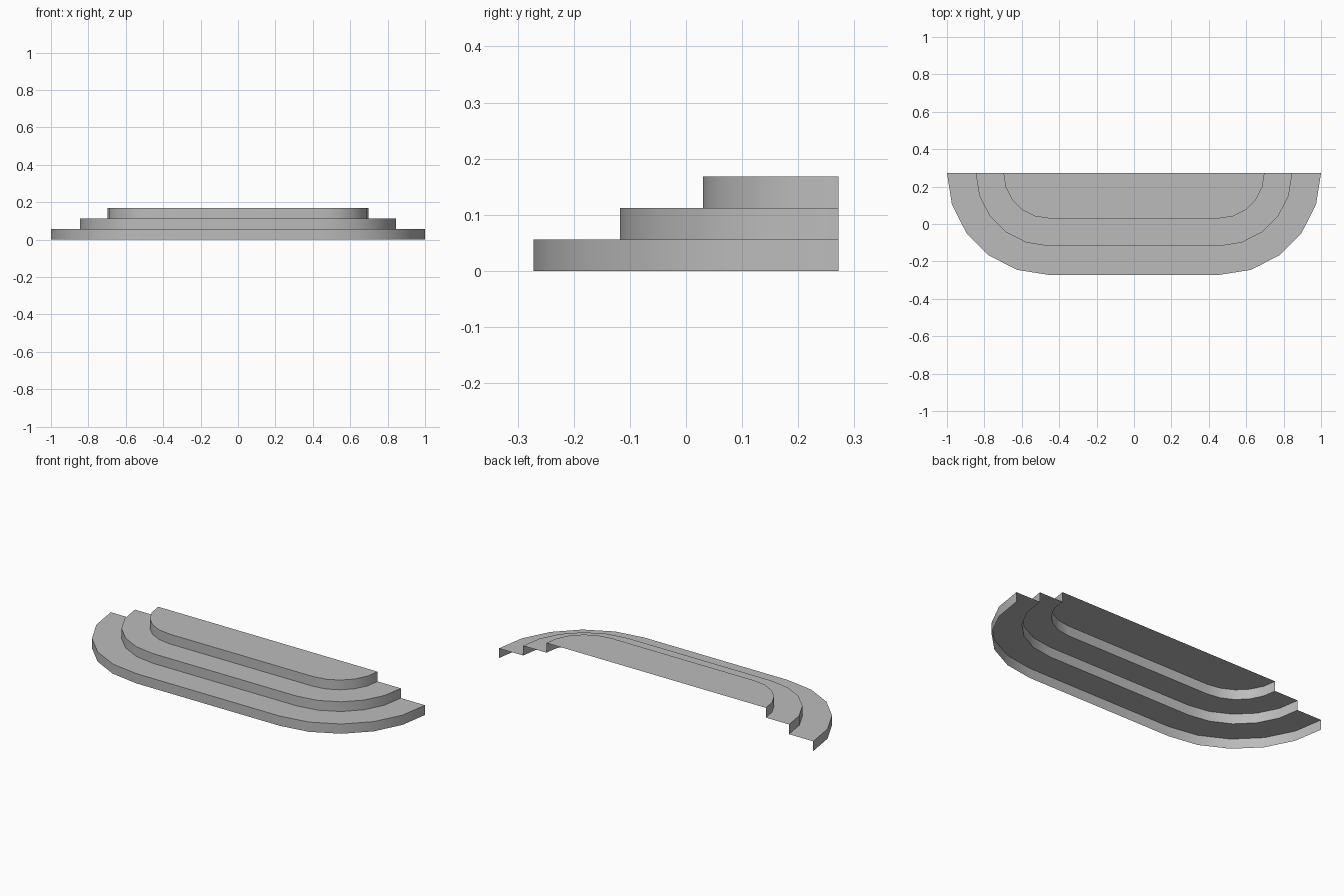
import bpy, bmesh
from math import sin, cos, pi

cube = bpy.data.objects.get("Cube")
if cube:
    bpy.data.objects.remove(cube, do_unlink=True)

STEP_HEIGHT = 0.056
BACK_Y = 0.272
CORNER_X = 0.456      # centre of the rounded corners
SEGMENTS = 5          # facets per corner
RADII = [0.544, 0.39, 0.242]

stone = bpy.data.materials.new("grey stone")
stone.use_nodes = True
GREY = (0.5, 0.5, 0.5, 1)
stone.diffuse_color = GREY
stone.node_tree.nodes["Principled BSDF"].inputs["Base Color"].default_value = GREY


def outline(radius):
    """Rounded front edge from the left back corner round to the right one."""
    angles = [i * pi / 2 / SEGMENTS for i in range(SEGMENTS + 1)]
    left = [(CORNER_X + radius * cos(a), BACK_Y - radius * sin(a)) for a in angles]
    return left + [(-x, y) for x, y in reversed(left)]


def add_step(name, level, radius, inner_radius=None):
    """Open shell: a riser wall and the tread above it."""
    bm = bmesh.new()

    def ring(r, z):
        return [bm.verts.new((x, y, z)) for x, y in outline(r)]

    def strip(a, b):
        for i in range(len(a) - 1):
            bm.faces.new((a[i], b[i], b[i + 1], a[i + 1]))

    bottom = ring(radius, level * STEP_HEIGHT)
    top = ring(radius, (level + 1) * STEP_HEIGHT)
    strip(bottom, top)
    if inner_radius:
        strip(top, ring(inner_radius, (level + 1) * STEP_HEIGHT))
    else:
        bm.faces.new(list(reversed(top)))

    mesh = bpy.data.meshes.new(name)
    bm.to_mesh(mesh)
    bm.free()
    mesh.materials.append(stone)
    step = bpy.data.objects.new(name, mesh)
    bpy.context.collection.objects.link(step)
    bpy.ops.object.select_all(action="DESELECT")
    step.select_set(True)
    bpy.context.view_layer.objects.active = step
    bpy.ops.object.shade_smooth_by_angle(angle=pi / 6)


# Three stacked steps, each stepping back from the one below
names = ["bottom_step", "middle_step", "top_step"]
for level, name in enumerate(names):
    add_step(name, level, RADII[level], (RADII + [None])[level + 1])
